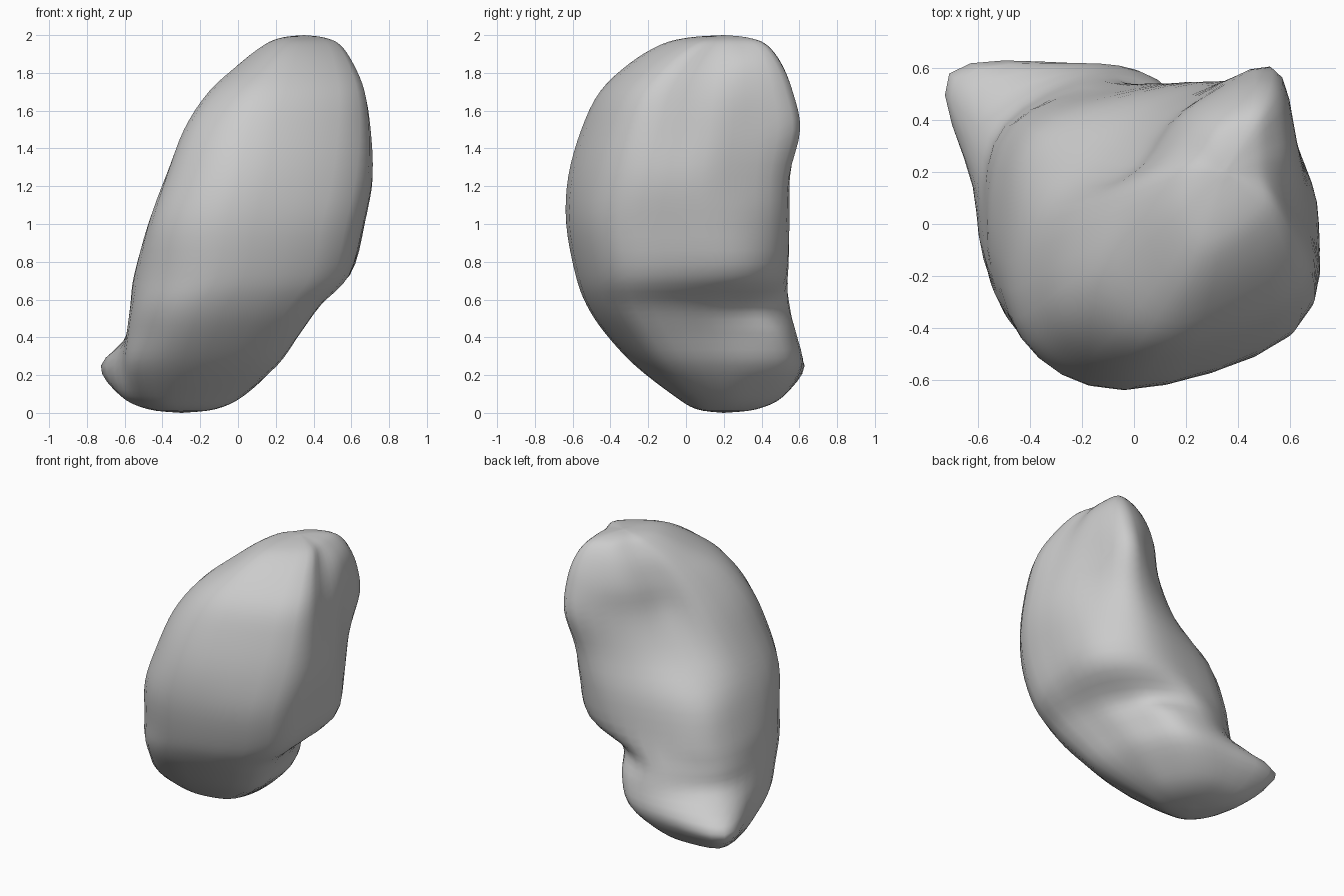
import bpy, bmesh, math
from mathutils import Vector

if "Cube" in bpy.data.objects:
    bpy.data.objects.remove(bpy.data.objects["Cube"])

# Directions (degrees) in which every cross-section radius is measured
ANGLES = [0, 32, 60, 95, 140, 180, 220, 257, 320]

# Horizontal cross-sections: (z, centre x, centre y, radii)
SECTIONS = [
    (0.09, -.28, .20, (.31, .31, .32, .32, .42, .31, .29, .27, .30)),
    (0.25, -.20, .15, (.40, .43, .48, .47, .665, .42, .46, .43, .46)),
    (0.42, -.13, .08, (.43, .44, .51, .50, .51, .46, .52, .52, .54)),
    (0.57, -.07, .02, (.48, .46, .48, .53, .55, .50, .56, .56, .59)),
    (0.73, .03, .00, (.56, .61, .59, .53, .61, .58, .63, .60, .62)),
    (1.00, .08, -.03, (.59, .63, .65, .54, .58, .55, .65, .62, .64)),
    (1.25, .15, .00, (.56, .56, .63, .46, .40, .50, .65, .64, .62)),
    (1.50, .20, .05, (.48, .50, .64, .38, .27, .42, .61, .62, .58)),
    (1.70, .25, .08, (.39, .44, .56, .37, .25, .35, .51, .55, .50)),
    (1.85, .30, .13, (.28, .34, .43, .30, .21, .27, .36, .44, .37)),
    (1.95, .34, .18, (.17, .20, .28, .20, .14, .18, .25, .32, .24)),
]
BOTTOM, TOP = Vector((-.30, .20, 0)), Vector((.35, .20, 2))
STEPS = 4


def spline(a, b, c, d, t):
    return 0.5 * (2 * b + (c - a) * t + (2 * a - 5 * b + 4 * c - d) * t * t
                  + (3 * b - a - 3 * c + d) * t ** 3)


def smooth_ring(points):
    n = len(points)
    return [spline(points[i - 1], points[i], points[(i + 1) % n], points[(i + 2) % n], k / STEPS)
            for i in range(n) for k in range(STEPS)]


def cap_ring(ring, pole, across, along):
    # Shrunken copy of an end ring that rounds off the cap
    return [Vector((pole.x + (p.x - pole.x) * across, pole.y + (p.y - pole.y) * across,
                    pole.z + (p.z - pole.z) * along)) for p in ring]


# Round off each cross-section
rings = []
for z, cx, cy, radii in SECTIONS:
    rings.append(smooth_ring([
        Vector((cx + r * math.cos(math.radians(a)), cy + r * math.sin(math.radians(a)), z))
        for a, r in zip(ANGLES, radii)]))
count = len(rings[0])
rings = ([[BOTTOM] * count, cap_ring(rings[0], BOTTOM, .55, .22)] + rings
         + [cap_ring(rings[-1], TOP, .55, .25), [TOP] * count])

# Blend the cross-sections vertically
levels = []
for i in range(len(rings) - 1):
    quad = [rings[max(0, min(len(rings) - 1, i + o))] for o in (-1, 0, 1, 2)]
    for k in range(STEPS):
        levels.append([spline(*(q[j] for q in quad), k / STEPS) for j in range(count)])
levels = levels[1:]

# Skin the lobed organ body and close both ends
bm = bmesh.new()
loops = [[bm.verts.new(p) for p in level] for level in levels]
low, high = bm.verts.new(BOTTOM), bm.verts.new(TOP)
for j in range(count):
    k = (j + 1) % count
    for a, b in zip(loops, loops[1:]):
        bm.faces.new((a[j], a[k], b[k], b[j]))
    bm.faces.new((low, loops[0][k], loops[0][j]))
    bm.faces.new((high, loops[-1][j], loops[-1][k]))
bmesh.ops.recalc_face_normals(bm, faces=bm.faces)
for f in bm.faces:
    f.smooth = True
mesh = bpy.data.meshes.new("organ_body")
bm.to_mesh(mesh)
bm.free()
body = bpy.data.objects.new("organ_body", mesh)
bpy.context.collection.objects.link(body)
